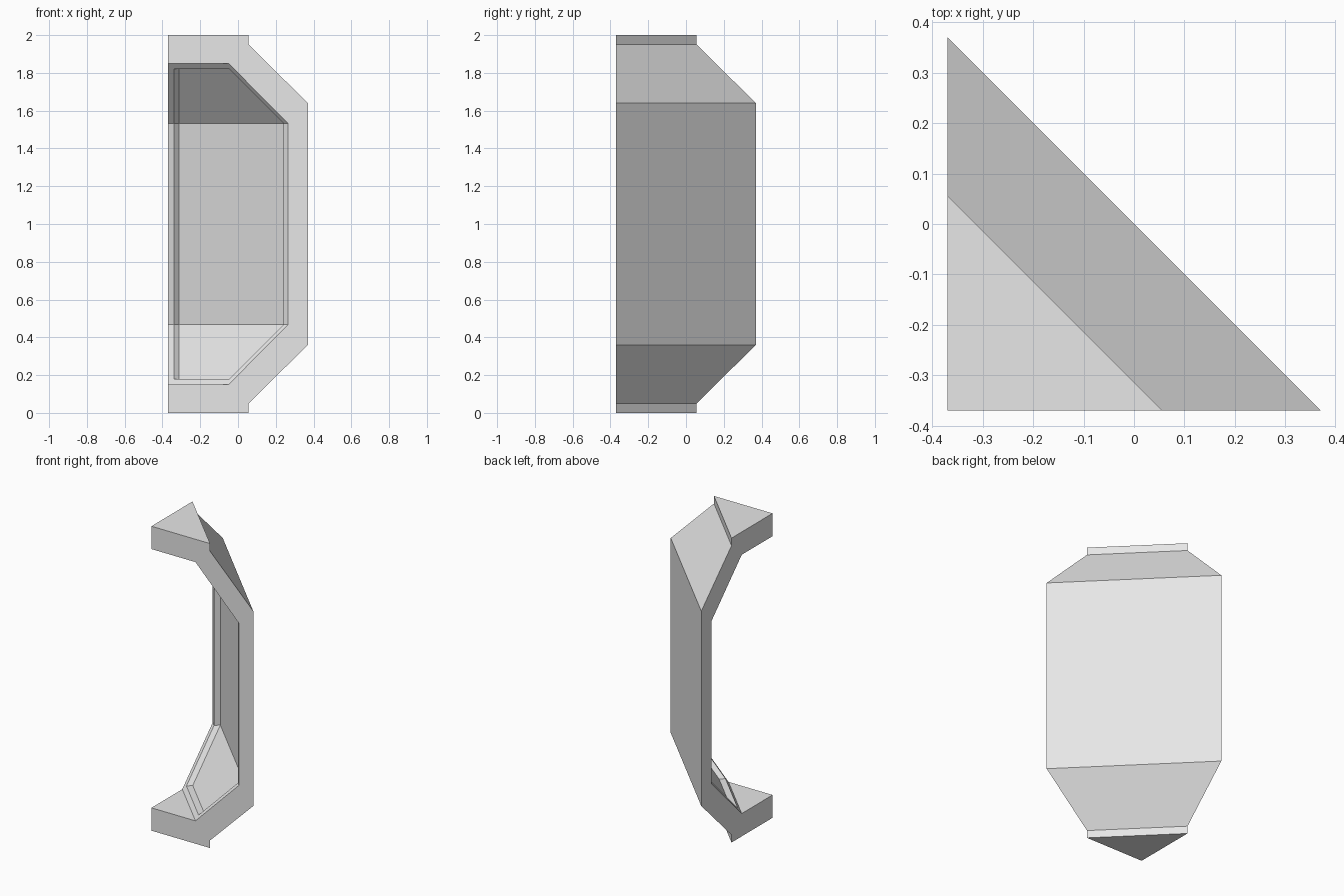
import bpy, bmesh
from mathutils import Vector

default = bpy.data.objects.get("Cube")
if default:
    bpy.data.objects.remove(default, do_unlink=True)

EDGE = -0.37      # position of the two open sides
MID = 1.0         # mirror height
STEP = 0.027      # recess depth along x and y

grey = bpy.data.materials.new("light grey")
grey.use_nodes = True
GREY = (0.8, 0.8, 0.8, 1)
grey.diffuse_color = GREY
grey.node_tree.nodes["Principled BSDF"].inputs["Base Color"].default_value = GREY


def mirrored(points):
    """Add the upper half of a (diagonal sum, height) profile."""
    return points + [(s, 2 * MID - z) for s, z in reversed(points)]


def make_object(name, bm):
    bmesh.ops.recalc_face_normals(bm, faces=bm.faces)
    mesh = bpy.data.meshes.new(name)
    bm.to_mesh(mesh)
    bm.free()
    mesh.materials.append(grey)
    obj = bpy.data.objects.new(name, mesh)
    bpy.context.collection.objects.link(obj)
    return obj


# Bracket body: C-shaped profile swept diagonally, trimmed by the two open sides
outer = mirrored([(-1.0, 0.0), (-0.314, 0.0), (-0.314, 0.05), (0.0, 0.36)])
inner = mirrored([(-1.0, 0.15), (-0.42, 0.15), (-0.104, 0.468)])
bm = bmesh.new()
profile = bm.faces.new([bm.verts.new((s / 2 - 1, s / 2 + 1, z))
                        for s, z in outer + inner[::-1]])
sweep = bmesh.ops.extrude_face_region(bm, geom=[profile], use_keep_orig=True)
bmesh.ops.translate(bm, vec=(2, -2, 0),
                    verts=[v for v in sweep["geom"] if isinstance(v, bmesh.types.BMVert)])
for normal in (Vector((1, 0, 0)), Vector((0, 1, 0))):
    cut = bmesh.ops.bisect_plane(bm, geom=bm.verts[:] + bm.edges[:] + bm.faces[:],
                                 plane_co=normal * EDGE, plane_no=normal, clear_inner=True)
    rim = [e for e in cut["geom_cut"] if isinstance(e, bmesh.types.BMEdge)]
    bmesh.ops.edgeloop_fill(bm, edges=rim)
bracket = make_object("corner_bracket", bm)

# Recess cutter: the inner panels pushed outward, leaving a narrow lip
bm = bmesh.new()
rows = []
for s, z in mirrored([(-0.39, 0.18), (-0.104, 0.468)]):
    ends = [(-0.339, s + 0.339, z), (s + 0.345, -0.345, z)]
    rows.append([bm.verts.new(Vector(p) - Vector((0.02, 0.02, 0))) for p in ends])
panels = [bm.faces.new((a[0], a[1], b[1], b[0])) for a, b in zip(rows, rows[1:])]
push = bmesh.ops.extrude_face_region(bm, geom=panels, use_keep_orig=True)
bmesh.ops.translate(bm, vec=(0.02 + STEP, 0.02 + STEP, 0),
                    verts=[v for v in push["geom"] if isinstance(v, bmesh.types.BMVert)])
cutter = make_object("recess_cutter", bm)
cutter.hide_render = True

# Carve the recess and discard the cutter
carve = bracket.modifiers.new("recess", 'BOOLEAN')
carve.operation = 'DIFFERENCE'
carve.solver = 'EXACT'
carve.object = cutter
bpy.context.view_layer.objects.active = bracket
bpy.ops.object.modifier_apply(modifier=carve.name)
bpy.data.objects.remove(cutter, do_unlink=True)
